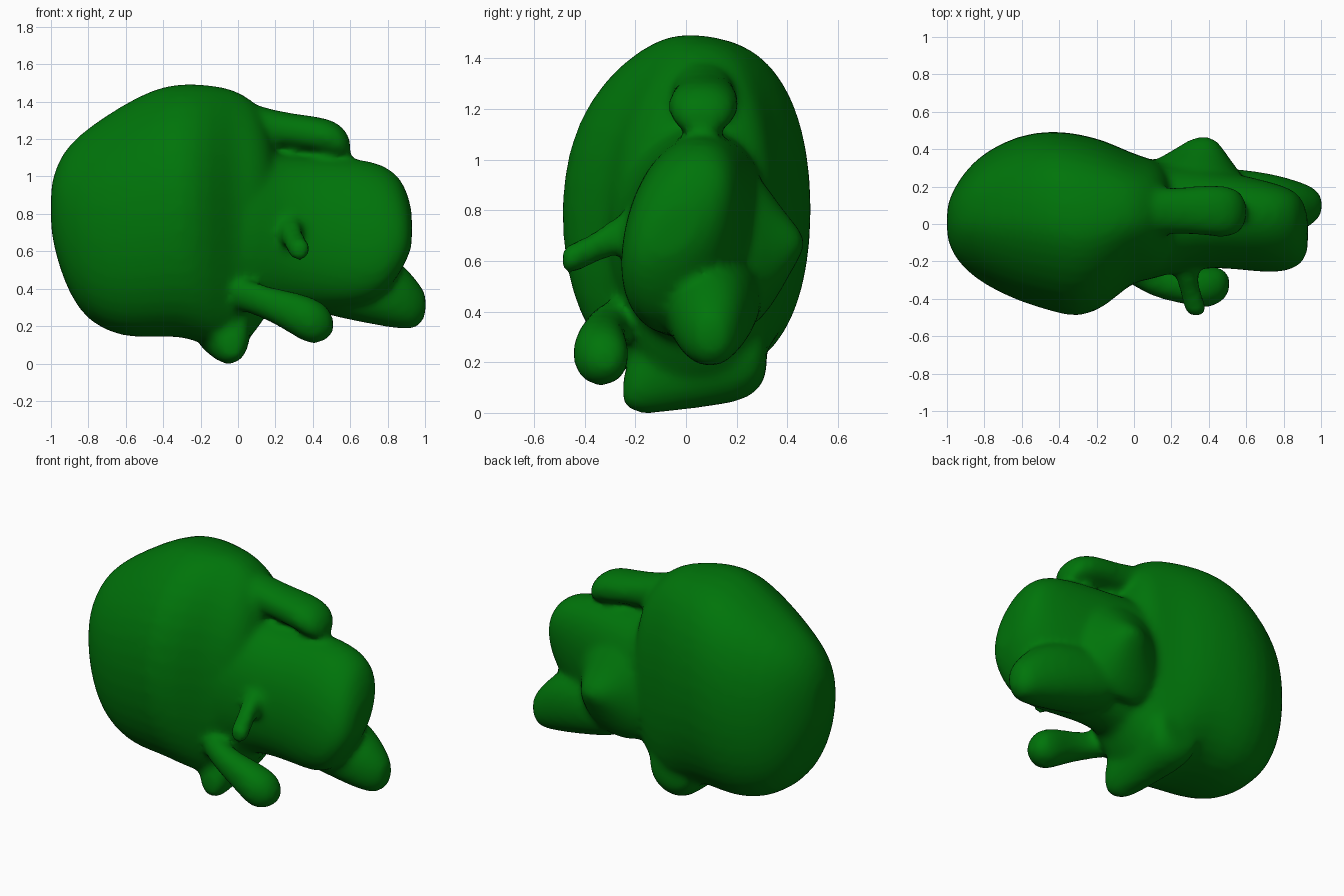
import bpy, bmesh, math

bm = bmesh.new()


def loft(axis, rings, seg=20, far=0.92, near_top=0.95, near_low=0.95):
    """Closed skin through rings (position, a_min, a_max, z_min, z_max, shear) along x or y.
    The powers make each side of the ring boxier (low) or flatter (high)."""
    loops = []
    for t, a0, a1, z0, z1, *shear in rings:
        k = shear[0] if shear else 0
        loop = []
        for i in range(seg):
            ang = 2 * math.pi * i / seg
            c, s = math.cos(ang), math.sin(ang)
            p = far if c > 0 else near_top if s > 0 else near_low
            a = (a0 + a1) / 2 + (a1 - a0) / 2 * math.copysign(abs(c) ** p, c) + k * s
            z = (z0 + z1) / 2 + (z1 - z0) / 2 * math.copysign(abs(s) ** 0.92, s)
            loop.append(bm.verts.new((t, a, z) if axis == 'x' else (a, t, z)))
        loops.append(loop)
    for p, q in zip(loops, loops[1:]):
        for i in range(seg):
            j = (i + 1) % seg
            bm.faces.new((p[i], p[j], q[j], q[i]))
    for loop in (loops[0], loops[-1]):
        mid = sum((v.co for v in loop), loop[0].co * 0) / seg
        tip = bm.verts.new(mid)
        for i in range(seg):
            bm.faces.new((loop[i], loop[(i + 1) % seg], tip))


# big rounded back
loft('x', [
    (-1.0, -.08, .1, .70, .96), (-.965, -.17, .19, .54, 1.08),
    (-.90, -.25, .29, .36, 1.18), (-.80, -.33, .39, .21, 1.27),
    (-.62, -.42, .48, .13, 1.39), (-.45, -.47, .505, .13, 1.48),
    (-.30, -.515, .49, .14, 1.51), (-.15, -.45, .45, .08, 1.50),
    (-.03, -.33, .39, .05, 1.48), (.06, -.30, .36, .12, 1.43),
    (.12, -.27, .34, .2, 1.37), (.17, -.23, .30, .28, 1.28),
    (.21, -.16, .22, .4, 1.12)], far=0.7, near_top=1.25, near_low=0.75)
# low ridge the body rests on
loft('y', [
    (-.25, -.08, .02, .03, .14), (-.21, -.13, .05, .0, .26),
    (-.16, -.17, .07, -.01, .36), (.0, -.21, .07, .01, .42),
    (.2, -.26, .08, .035, .48), (.27, -.26, .08, .07, .46), (.32, -.24, .04, .13, .42)])
# head with broad neck
loft('x', [
    (-.1, -.34, .38, .2, 1.25), (.05, -.31, .36, .22, 1.2), (.13, -.29, .34, .26, 1.15),
    (.25, -.25, .33, .29, 1.12, .02), (.45, -.23, .29, .29, 1.11, .04),
    (.65, -.25, .24, .30, 1.10, .065), (.78, -.25, .20, .36, 1.07, .08),
    (.87, -.22, .16, .48, 1.00, .08), (.91, -.18, .1, .57, .9, .07),
    (.93, -.13, .03, .62, .82, .04)])
# lower jaw
loft('x', [
    (.3, -.1, .31, .3, .66), (.55, -.1, .3, .24, .66), (.75, -.08, .27, .20, .62),
    (.88, -.05, .23, .18, .54), (.96, .0, .20, .18, .44), (1.005, .05, .15, .25, .38)])
# upper limb
loft('x', [
    (0, -.08, .2, 1.14, 1.42), (.2, -.05, .19, 1.16, 1.35),
    (.36, -.06, .21, 1.135, 1.33), (.5, -.08, .21, 1.11, 1.31),
    (.57, -.05, .18, 1.09, 1.26), (.6, .01, .12, 1.11, 1.2)])
# lower limb
loft('x', [
    (-.06, -.30, -.14, .3, .47), (.06, -.37, -.2, .27, .45),
    (.16, -.41, -.24, .23, .41), (.28, -.43, -.24, .16, .39),
    (.39, -.46, -.22, .09, .36), (.47, -.42, -.23, .12, .32),
    (.51, -.37, -.27, .16, .25)])
# small front limb
loft('y', [
    (-.16, .2, .36, .62, .84), (-.26, .22, .34, .63, .79), (-.34, .24, .35, .60, .73),
    (-.42, .26, .38, .56, .68), (-.47, .27, .39, .54, .67), (-.49, .30, .37, .57, .64)])
# broad stub on the far side
loft('y', [
    (.2, -.12, .64, .29, 1.02), (.3, .02, .55, .36, .93), (.37, .17, .50, .47, .82),
    (.43, .26, .46, .58, .75), (.465, .32, .42, .64, .70)])

bmesh.ops.recalc_face_normals(bm, faces=bm.faces[:])
mesh = bpy.data.meshes.new("creature_body")
bm.to_mesh(mesh)
bm.free()
body = bpy.data.objects.new("creature_body", mesh)
bpy.context.collection.objects.link(body)

# fuse the parts into one soft skin
sub = body.modifiers.new("round", 'SUBSURF')
sub.levels = sub.render_levels = 1
fuse = body.modifiers.new("fuse", 'REMESH')
fuse.mode = 'VOXEL'
fuse.voxel_size = 0.022
fuse.use_smooth_shade = True
soft = body.modifiers.new("soften", 'SMOOTH')
soft.factor = 0.5
soft.iterations = 8

green = bpy.data.materials.new("green")
green.diffuse_color = (0.0, 0.175, 0.003, 1)
mesh.materials.append(green)
bpy.context.view_layer.objects.active = body
body.select_set(True)
bpy.ops.object.shade_smooth()
